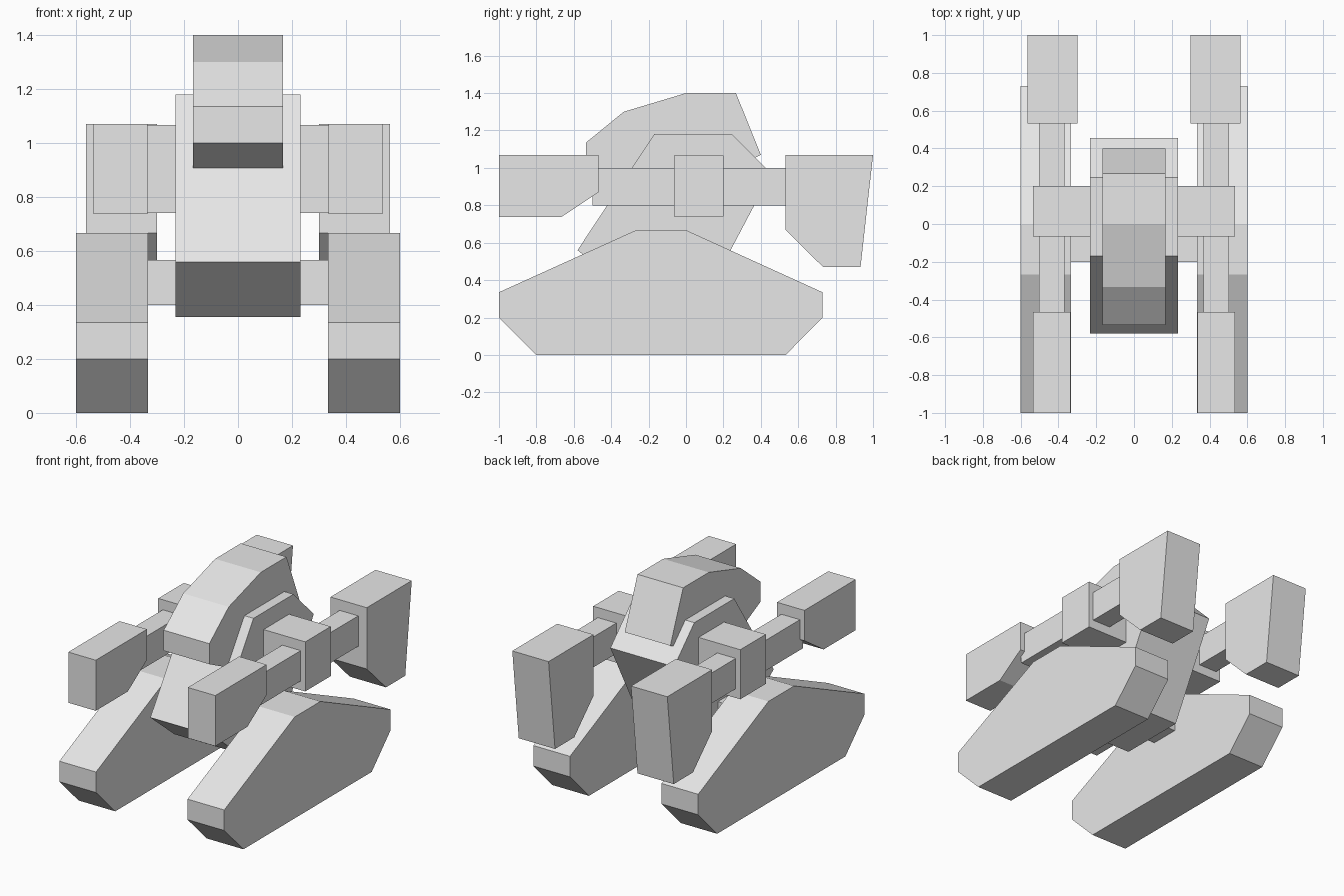
import bpy
import bmesh

cube = bpy.data.objects.get("Cube")
if cube:
    bpy.data.objects.remove(cube, do_unlink=True)

grey = bpy.data.materials.new("light_grey")
grey.use_nodes = True
grey.diffuse_color = (0.8, 0.8, 0.8, 1)
for node in grey.node_tree.nodes:
    if node.type == "BSDF_PRINCIPLED":
        node.inputs["Base Color"].default_value = (0.8, 0.8, 0.8, 1)


def extrude_profile(name, profile, x0, x1):
    """Extrude a (y, z) side profile from x0 to x1."""
    bm = bmesh.new()
    face = bm.faces.new([bm.verts.new((x0, y, z)) for y, z in profile])
    result = bmesh.ops.extrude_face_region(bm, geom=[face])
    verts = [g for g in result["geom"] if isinstance(g, bmesh.types.BMVert)]
    bmesh.ops.translate(bm, verts=verts, vec=(x1 - x0, 0, 0))
    bmesh.ops.recalc_face_normals(bm, faces=bm.faces)
    mesh = bpy.data.meshes.new(name)
    bm.to_mesh(mesh)
    bm.free()
    mesh.materials.append(grey)
    obj = bpy.data.objects.new(name, mesh)
    bpy.context.collection.objects.link(obj)


def pair(name, profile, inner, outer):
    """Make a part on both sides."""
    extrude_profile("left_" + name, profile, inner, outer)
    extrude_profile("right_" + name, profile, -outer, -inner)


def rect(y0, y1, z0, z1):
    return [(y0, z0), (y1, z0), (y1, z1), (y0, z1)]


# Central body and head
extrude_profile("body", [(-0.17, 1.18), (0.245, 1.18), (0.455, 0.97), (0.13, 0.355),
                         (-0.33, 0.355), (-0.58, 0.56)], -0.232, 0.232)
extrude_profile("head", [(-0.535, 1.0), (-0.535, 1.135), (-0.333, 1.3), (0, 1.4),
                         (0.267, 1.4), (0.4, 1.07), (0, 0.87), (-0.13, 0.8)], -0.166, 0.166)

# Tracks and the axles that hold them
pair("track", [(-1, 0.2), (-1, 0.335), (-0.267, 0.667), (0, 0.667),
               (0.73, 0.335), (0.73, 0.2), (0.533, 0), (-0.8, 0)], 0.333, 0.6)
pair("axle", rect(-0.2, 0, 0.4, 0.567), 0.2, 0.34)

# Arms: shoulder block, long bar, front gun and rear counterweight
pair("shoulder", rect(-0.065, 0.2, 0.74, 1.066), 0.2, 0.535)
pair("arm_bar", rect(-0.5, 0.56, 0.8, 1.0), 0.367, 0.502)
pair("front_gun", [(-1, 1.07), (-0.467, 1.07), (-0.467, 0.87),
                   (-0.667, 0.737), (-1, 0.737)], 0.335, 0.535)
pair("rear_block", [(0.533, 1.07), (1, 1.07), (0.933, 0.47),
                    (0.733, 0.47), (0.533, 0.667)], 0.3, 0.564)
